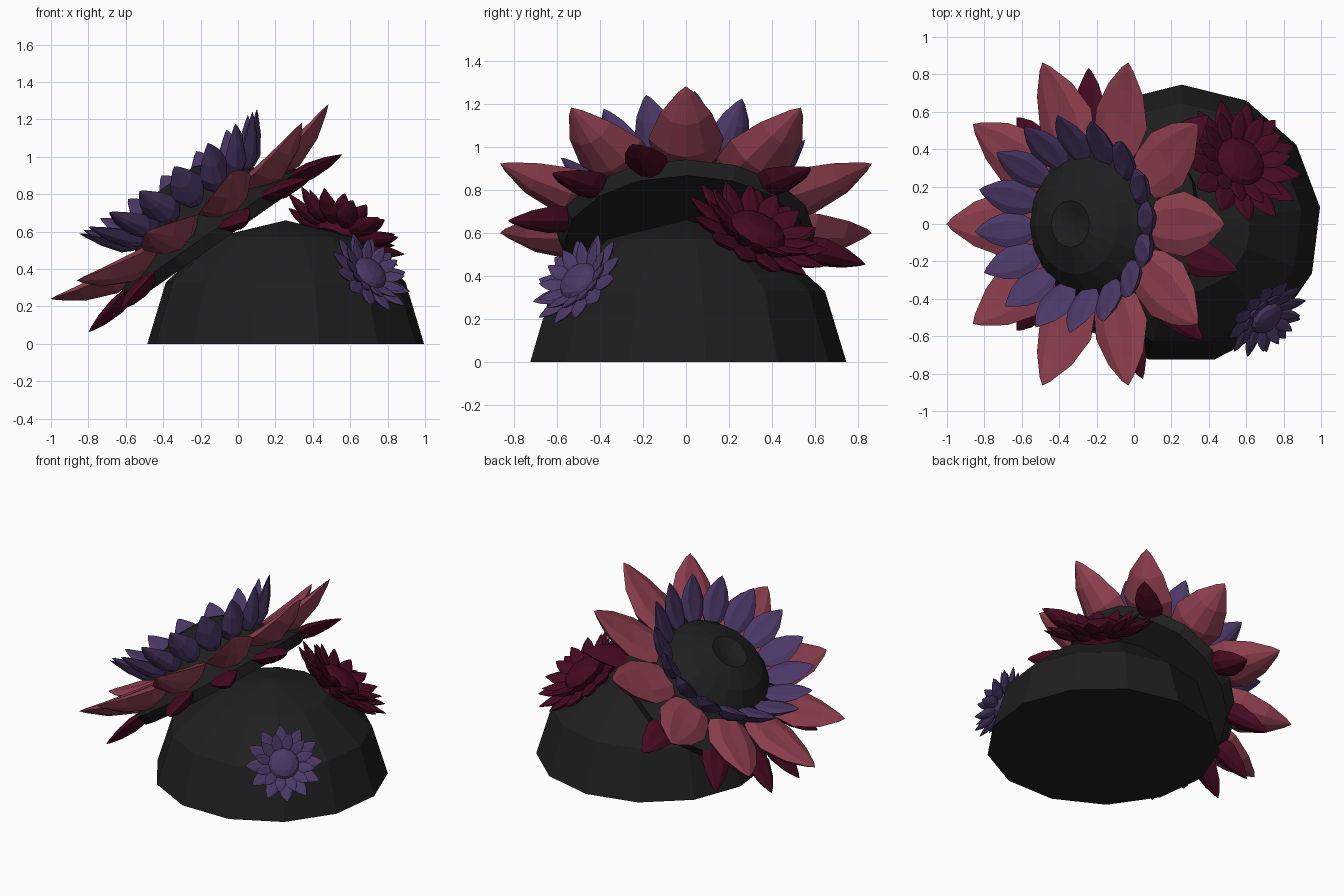
import bpy, bmesh, math
from mathutils import Matrix, Vector

cube = bpy.data.objects.get("Cube")
if cube:
    bpy.data.objects.remove(cube, do_unlink=True)


def material(name, rgb):
    m = bpy.data.materials.new(name)
    m.use_nodes = True
    m.diffuse_color = (*rgb, 1)
    m.node_tree.nodes["Principled BSDF"].inputs["Base Color"].default_value = (*rgb, 1)
    return m


BLACK = material("charcoal", (0.0135, 0.0135, 0.0135))
PINK = material("dusty rose", (0.275, 0.05, 0.078))
PURPLE = material("violet", (0.07, 0.039, 0.132))
WINE = material("dark wine", (0.06, 0.003, 0.014))


def finish(name, bm, mat, frame):
    bmesh.ops.recalc_face_normals(bm, faces=bm.faces)
    mesh = bpy.data.meshes.new(name)
    bm.to_mesh(mesh)
    bm.free()
    mesh.materials.append(mat)
    ob = bpy.data.objects.new(name, mesh)
    ob.matrix_world = frame
    bpy.context.collection.objects.link(ob)


def skin(bm, rings):
    """Join successive closed rings of vertices; single-vertex rings make fans."""
    for a, b in zip(rings, rings[1:]):
        n = max(len(a), len(b))
        for i in range(n):
            j = (i + 1) % n
            if len(a) == 1:
                bm.faces.new((a[0], b[i], b[j]))
            elif len(b) == 1:
                bm.faces.new((a[i], a[j], b[0]))
            else:
                bm.faces.new((a[i], a[j], b[j], b[i]))


def lathe(name, profile, sides, mat, frame, start=0.0):
    bm = bmesh.new()
    rings = []
    for r, z in profile:
        if r == 0:
            rings.append([bm.verts.new((0, 0, z))])
            continue
        rings.append([bm.verts.new((r * math.cos(start + math.tau * i / sides),
                                    r * math.sin(start + math.tau * i / sides), z))
                      for i in range(sides)])
    skin(bm, rings)
    finish(name, bm, mat, frame)


# Relative half-width of a petal along its length
OUTLINE = [(0, 0.4), (0.25, 0.85), (0.48, 1), (0.75, 0.68), (0.94, 0.22)]


def petal_ring(name, angles, root, tip, width, thick, sag, mat, frame):
    """Puffed pointed petals from root to tip, each given as (radius, height)."""
    bm = bmesh.new()
    for angle in angles:
        turn = Matrix.Rotation(math.radians(angle), 3, "Z")

        def put(t, y, z):
            r = root[0] + (tip[0] - root[0]) * t
            h = root[1] + (tip[1] - root[1]) * t - sag * math.sin(math.pi * t)
            return bm.verts.new(turn @ Vector((r, y, h + z)))

        rings = [[put(0, 0, 0)]]
        for t, k in OUTLINE:
            w, d = width * k / 2, thick * k
            rings.append([put(t, w, d * 0.4), put(t, w * 0.5, d * 0.8), put(t, 0, d * 0.75),
                          put(t, -w * 0.5, d * 0.8), put(t, -w, d * 0.4),
                          put(t, -w * 0.5, -d * 0.7), put(t, 0, -d), put(t, w * 0.5, -d * 0.7)])
        rings.append([put(1, 0, 0)])
        skin(bm, rings)
    finish(name, bm, mat, frame)


def spread(count, offset=0.0):
    return [offset + 360 * i / count for i in range(count)]


def frame_on(centre, normal):
    return Matrix.Translation(centre) @ Vector(normal).to_track_quat("Z", "Y").to_matrix().to_4x4()


# Faceted dome base
dome = [(0, 0)] + [(0.745 * math.cos(a), 0.66 * math.sin(a))
                   for a in (0, math.pi / 6, math.pi / 3)] + [(0, 0.66)]
lathe("base_dome", dome, 13, BLACK, Matrix.Translation((0.255, 0, 0)), math.pi / 2)

# Large tilted flower; local +x points uphill
big = Matrix.Translation((-0.26, 0, 0.76)) @ Matrix.Rotation(math.radians(-35), 4, "Y")
lathe("flower_head",
      [(0, -0.27), (0.57, -0.27), (0.6, -0.2), (0.47, -0.13), (0.39, -0.05),
       (0.355, 0.01), (0.27, 0.085), (0.125, 0.14), (0.06, 0.12), (0, 0.11)],
      16, BLACK, big)
petal_ring("outer_petals", spread(10), (0.3, -0.09), (0.908, 0), 0.35, 0.075, 0.06, PINK, big)
petal_ring("inner_petals", spread(16, 4), (0.335, -0.02), (0.583, 0.2), 0.2, 0.06, 0.04, PURPLE, big)
petal_ring("back_petals", (43, 101, 138, 168, 188, 222, 283, 313, 343),
           (0.45, -0.2), (0.85, -0.262), 0.2, 0.05, 0.0, WINE, big)


# Small flowers resting on the dome
def small_flower(name, centre, normal, radius, count, mat):
    f = frame_on(centre, normal)
    r = radius
    petal_ring(name + "_outer_petals", spread(count), (r * 0.3, -r * 0.06), (r, r * 0.1),
               r * 0.38, r * 0.08, r * 0.05, mat, f)
    petal_ring(name + "_inner_petals", spread(count, 180 / count), (r * 0.28, 0),
               (r * 0.78, r * 0.25), r * 0.3, r * 0.07, r * 0.04, mat, f)
    lathe(name + "_centre",
          [(0, -r * 0.25), (r * 0.38, -r * 0.2), (r * 0.4, r * 0.06), (r * 0.34, r * 0.14),
           (r * 0.2, r * 0.2), (0, r * 0.22)], 14, mat, f)


small_flower("wine_flower", (0.56, 0.325, 0.595), (0.46, 0.41, 0.79), 0.355, 13, WINE)
small_flower("violet_flower", (0.7, -0.495, 0.37), (0.57, -0.59, 0.56), 0.25, 12, PURPLE)
